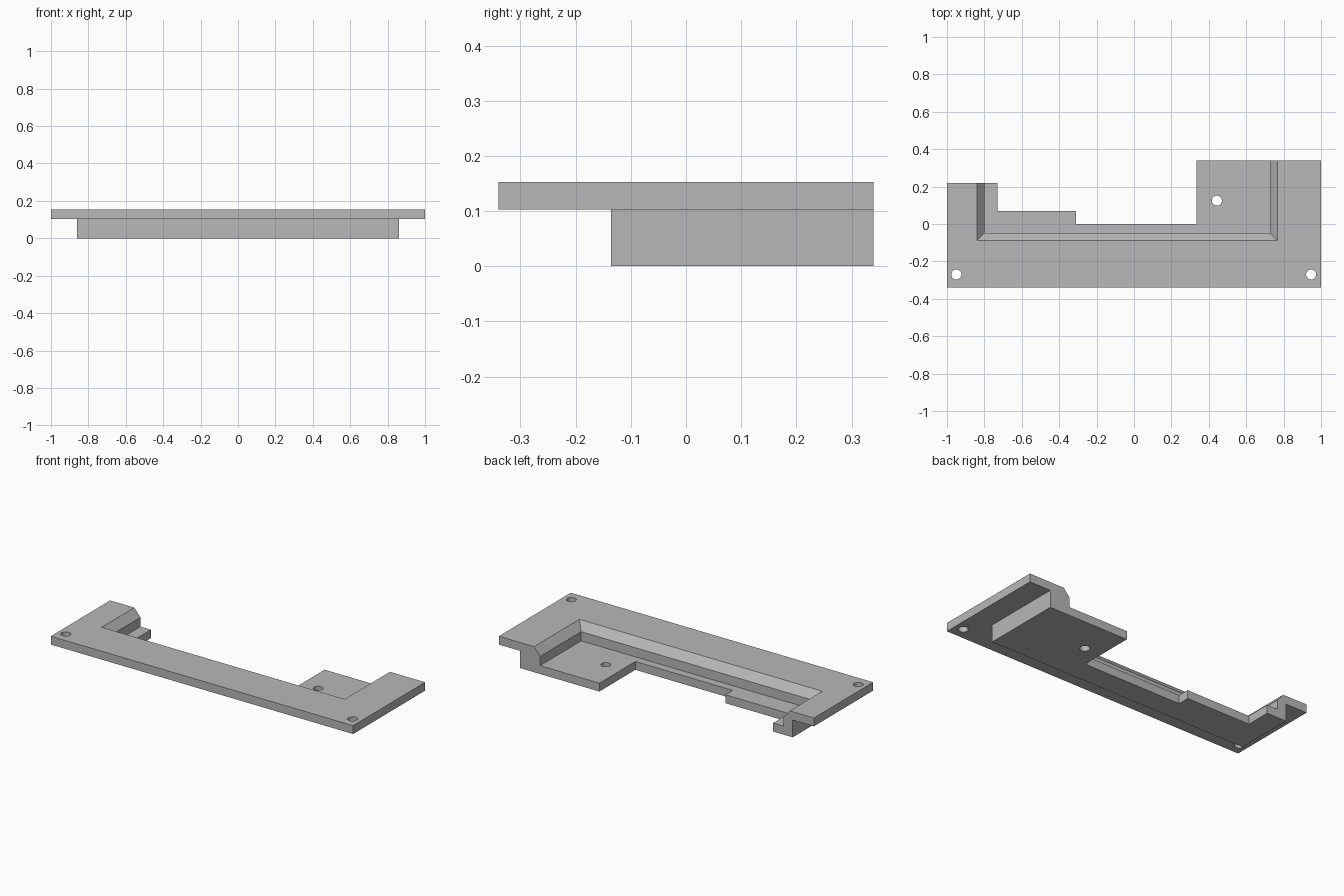
import bpy
import bmesh

cube = bpy.data.objects.get("Cube")
if cube:
    bpy.data.objects.remove(cube, do_unlink=True)

grey = bpy.data.materials.new("light_grey")
grey.use_nodes = True
colour = (0.48, 0.48, 0.48, 1)
grey.diffuse_color = colour
grey.node_tree.nodes["Principled BSDF"].inputs["Base Color"].default_value = colour

FLANGE_Z, TOP_Z, FLOOR_Z = 0.103, 0.153, 0.05


def loft(name, sections):
    """Closed solid through matching outlines, given as (z, points)."""
    bm = bmesh.new()
    rings = [[bm.verts.new((x, y, z)) for x, y in pts] for z, pts in sections]
    for low, high in zip(rings, rings[1:]):
        for i in range(len(low)):
            j = (i + 1) % len(low)
            bm.faces.new((low[i], low[j], high[j], high[i]))
    bm.faces.new(rings[0][::-1])
    bm.faces.new(rings[-1])
    bmesh.ops.recalc_face_normals(bm, faces=bm.faces)
    mesh = bpy.data.meshes.new(name)
    bm.to_mesh(mesh)
    bm.free()
    mesh.materials.append(grey)
    obj = bpy.data.objects.new(name, mesh)
    bpy.context.collection.objects.link(obj)
    return obj


def combine(target, tool, operation):
    """Apply a boolean and discard the tool."""
    mod = target.modifiers.new("combine", "BOOLEAN")
    mod.operation, mod.solver, mod.object = operation, "EXACT", tool
    bpy.context.view_layer.objects.active = target
    bpy.ops.object.modifier_apply(modifier=mod.name)
    bpy.data.objects.remove(tool, do_unlink=True)


def outline(half_width, front):
    """Stepped back edge shared by the flange and the tray."""
    return [(-half_width, front), (half_width, front), (half_width, 0.34),
            (0.335, 0.34), (0.335, 0), (-0.31, 0), (-0.31, 0.07),
            (-0.73, 0.07), (-0.73, 0.22), (-half_width, 0.22)]


def pocket_outline(grow):
    left, right, front, back = -0.8 - grow, 0.727 + grow, -0.048 - grow, 0.6
    return [(left, front), (right, front), (right, back), (left, back)]


# Flange on top of the deeper tray body
flange, tray = outline(1, -0.34), outline(0.86, -0.136)
bracket = loft("mounting_bracket", [(FLANGE_Z, flange), (TOP_Z, flange)])
body = loft("tray_body", [(0, tray), (FLANGE_Z + 0.02, tray)])
combine(bracket, body, "UNION")

# Open-backed pocket with a chamfered rim
pocket = loft("pocket_cutter", [
    (FLOOR_Z, pocket_outline(0)),
    (0.105, pocket_outline(0)),
    (TOP_Z, pocket_outline(0.04)),
    (TOP_Z + 0.048, pocket_outline(0.08)),
])
combine(bracket, pocket, "DIFFERENCE")

# Screw holes in the flange corners and the tray floor
for x, y in [(-0.95, -0.27), (0.947, -0.27), (0.443, 0.125)]:
    bpy.ops.mesh.primitive_cylinder_add(vertices=32, radius=0.027, depth=1,
                                        location=(x, y, 0))
    drill = bpy.context.object
    drill.data.materials.append(grey)
    combine(bracket, drill, "DIFFERENCE")

# Smooth hole walls, crisp edges elsewhere
bpy.ops.object.select_all(action="DESELECT")
bracket.select_set(True)
bpy.context.view_layer.objects.active = bracket
bpy.ops.object.shade_smooth_by_angle(angle=0.5)
